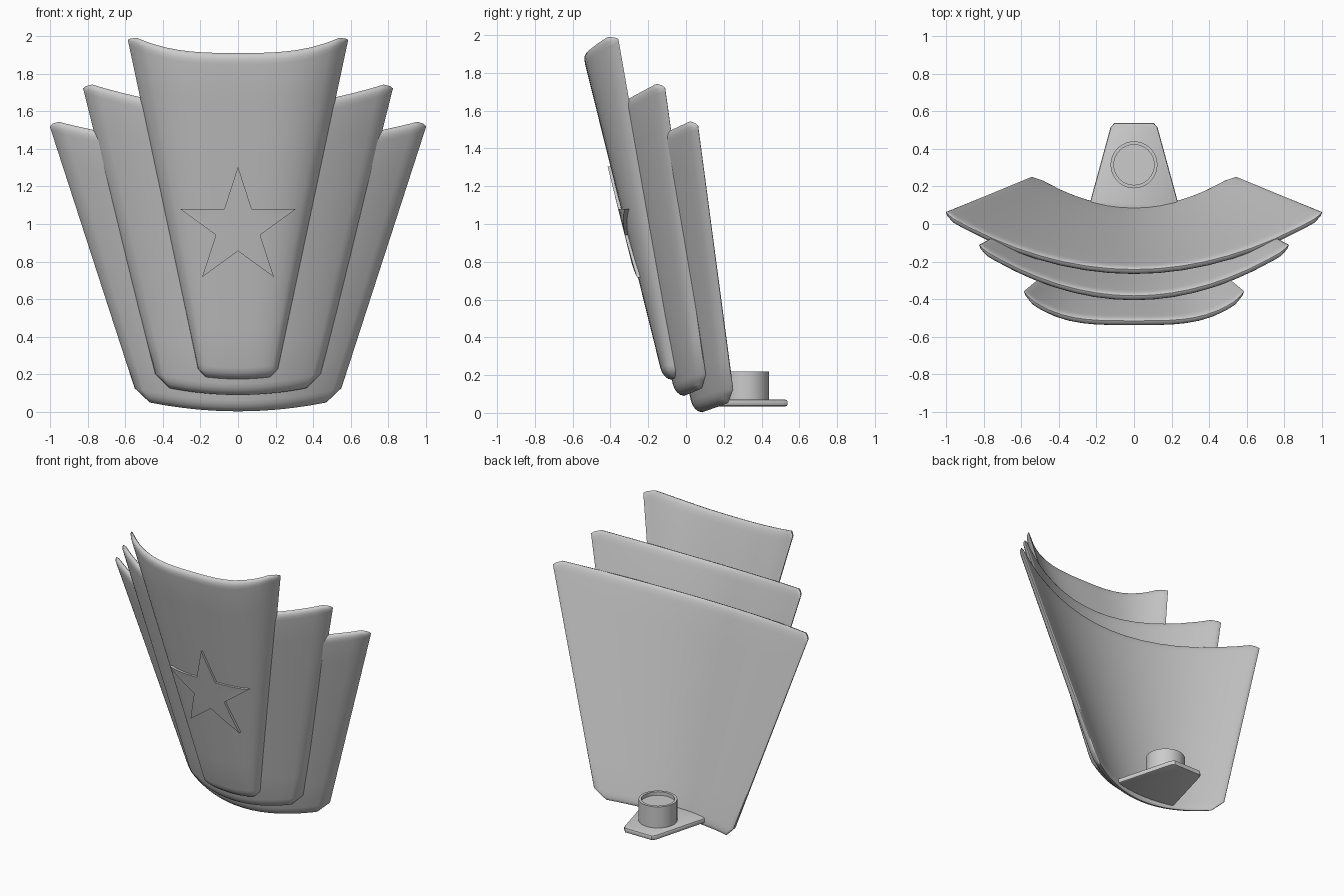
import bpy, bmesh, math

if "Cube" in bpy.data.objects:
    bpy.data.objects.remove(bpy.data.objects["Cube"])

grey = bpy.data.materials.new("light_grey")
grey.diffuse_color = (0.6, 0.6, 0.6, 1)
grey.use_nodes = True
grey.node_tree.nodes["Principled BSDF"].inputs["Base Color"].default_value = grey.diffuse_color


def make(name, bm, angle=40, mods=()):
    bmesh.ops.recalc_face_normals(bm, faces=bm.faces)
    me = bpy.data.meshes.new(name)
    bm.to_mesh(me)
    bm.free()
    ob = bpy.data.objects.new(name, me)
    bpy.context.collection.objects.link(ob)
    me.materials.append(grey)
    for kind, settings in mods:
        m = ob.modifiers.new(kind.title(), kind)
        for key, value in settings.items():
            setattr(m, key, value)
    bpy.ops.object.select_all(action='DESELECT')
    ob.select_set(True)
    bpy.context.view_layer.objects.active = ob
    for m in list(ob.modifiers):
        bpy.ops.object.modifier_apply(modifier=m.name)
    bpy.ops.object.shade_smooth_by_angle(angle=math.radians(angle))
    return ob


def mix(pair, t):
    return pair[0] + (pair[1] - pair[0]) * t


def rim_y(p, u, t):
    """Depth of the rim sheet: leaning line plus backward curl at the sides."""
    return mix(p["y"], t) + mix(p["curl"], t) * abs(u) ** p["power"]


FRONT = (0.045, 0.035)   # front bulge ahead of the rim sheet, bottom and top
BACK = 0.015             # back bulge
ROUND = 0.06             # width of the rounded border
STEPS = (0, 0.006, 0.02, 0.038, ROUND)


def spread(length, n):
    """Positions 0..1 that crowd near both ends for the rounded border."""
    ends = [s / length for s in STEPS]
    inner = [ends[-1] + (1 - 2 * ends[-1]) * i / n for i in range(1, n)]
    return ends + inner + [1 - e for e in reversed(ends)]


def plate(name, p):
    """Curved tapering plate with a thin rim; pairs hold bottom and top values."""
    bm = bmesh.new()
    height = p["z"][1] - p["z"][0]
    ts, cs = spread(height, 8), spread(2 * mix(p["w"], 0.4), 14)
    sheets = [[], []]
    for j, t in enumerate(ts):
        full = mix(p["w"], t)
        low_gap, top_gap = t * height, (1 - t) * height
        half = full - max(0, p["cut"] - low_gap) - 2 * max(0, 0.03 - top_gap)
        rows = [[], []]
        for i, c in enumerate(cs):
            x = half * (2 * c - 1)
            u = x / full
            z = mix((p["z"][0] + p["rise"][0] * u * u,
                     p["z"][1] + p["rise"][1] * abs(u) ** p["arch"]), t)
            y = rim_y(p, u, t)
            edge = min(min(c, 1 - c) * 2 * mix(p["w"], 0.4), low_gap, top_gap)
            k = min(1, edge / ROUND)
            swell = math.sqrt(max(0, 1 - (1 - k) ** 2))
            front = bm.verts.new((x, y - mix(FRONT, t) * swell, z))
            on_rim = i in (0, len(cs) - 1) or j in (0, len(ts) - 1)
            rows[0].append(front)
            rows[1].append(front if on_rim else bm.verts.new((x, y + BACK * swell, z)))
        for sheet, row in zip(sheets, rows):
            sheet.append(row)
    for sheet in sheets:
        for a, b in zip(sheet, sheet[1:]):
            for i in range(len(cs) - 1):
                quad = (a[i], a[i + 1], b[i + 1], b[i])
                if bm.faces.get(quad) is None:
                    bm.faces.new(quad)
    return make(name, bm, 50)


# Three nested plates, tallest and narrowest in front
front = dict(w=(0.205, 0.595), z=(0.175, 1.91), y=(-0.075, -0.515), cut=0.035,
             curl=(0.03, 0.15), power=3.5, rise=(0.015, 0.11), arch=3)
middle = dict(w=(0.425, 0.835), z=(0.09, 1.62), y=(-0.01, -0.382), cut=0.06,
              curl=(0.12, 0.265), power=2, rise=(0.05, 0.142), arch=2)
back = dict(w=(0.53, 1.015), z=(0.003, 1.42), y=(0.085, -0.242), cut=0.06,
            curl=(0.17, 0.3), power=2, rise=(0.06, 0.14), arch=2)
plate("front_plate", front)
plate("middle_plate", middle)
plate("back_plate", back)

# Raised star wrapped over the front plate
bm = bmesh.new()
hub = bm.verts.new((0, 0, 0.98))
rim = []
for k in range(10):
    r = 0.325 if k % 2 == 0 else 0.124
    a = math.pi * k / 5
    rim.append(bm.verts.new((r * math.sin(a), 0, 0.98 + r * math.cos(a))))
for k in range(10):
    bm.faces.new((hub, rim[k], rim[(k + 1) % 10]))
bmesh.ops.subdivide_edges(bm, edges=bm.edges[:], cuts=3, use_grid_fill=True)
for v in bm.verts:
    t = (v.co.z - front["z"][0]) / (front["z"][1] - front["z"][0])
    v.co.y = rim_y(front, v.co.x / mix(front["w"], t), t) - mix(FRONT, t) - 0.015
for g in bmesh.ops.extrude_face_region(bm, geom=bm.faces[:])["geom"]:
    if isinstance(g, bmesh.types.BMVert):
        g.co.y += 0.03
make("star", bm, 30)

# Tapered mounting tab behind the plates
bm = bmesh.new()
outline = [(-0.24, 0.08), (0.24, 0.08), (0.23, 0.13), (0.125, 0.515), (0.105, 0.537),
           (-0.105, 0.537), (-0.125, 0.515), (-0.23, 0.13)]
face = bm.faces.new([bm.verts.new((x, y, 0.035)) for x, y in outline])
for g in bmesh.ops.extrude_face_region(bm, geom=[face])["geom"]:
    if isinstance(g, bmesh.types.BMVert):
        g.co.z = 0.07
make("mounting_tab", bm, 40, [
    ("BEVEL", dict(width=0.01, segments=2, limit_method='ANGLE',
                   angle_limit=math.radians(60)))])

# Round socket with a recessed top
bm = bmesh.new()
n = 32
rings = [[bm.verts.new((r * math.cos(2 * math.pi * i / n),
                        0.315 + r * math.sin(2 * math.pi * i / n), z)) for i in range(n)]
         for r, z in ((0.125, 0.05), (0.125, 0.22), (0.107, 0.22), (0.107, 0.195))]
for a, b in zip(rings, rings[1:]):
    for i in range(n):
        j = (i + 1) % n
        bm.faces.new((a[i], a[j], b[j], b[i]))
bm.faces.new(rings[-1])
bm.faces.new(rings[0][::-1])
make("socket", bm, 40)
